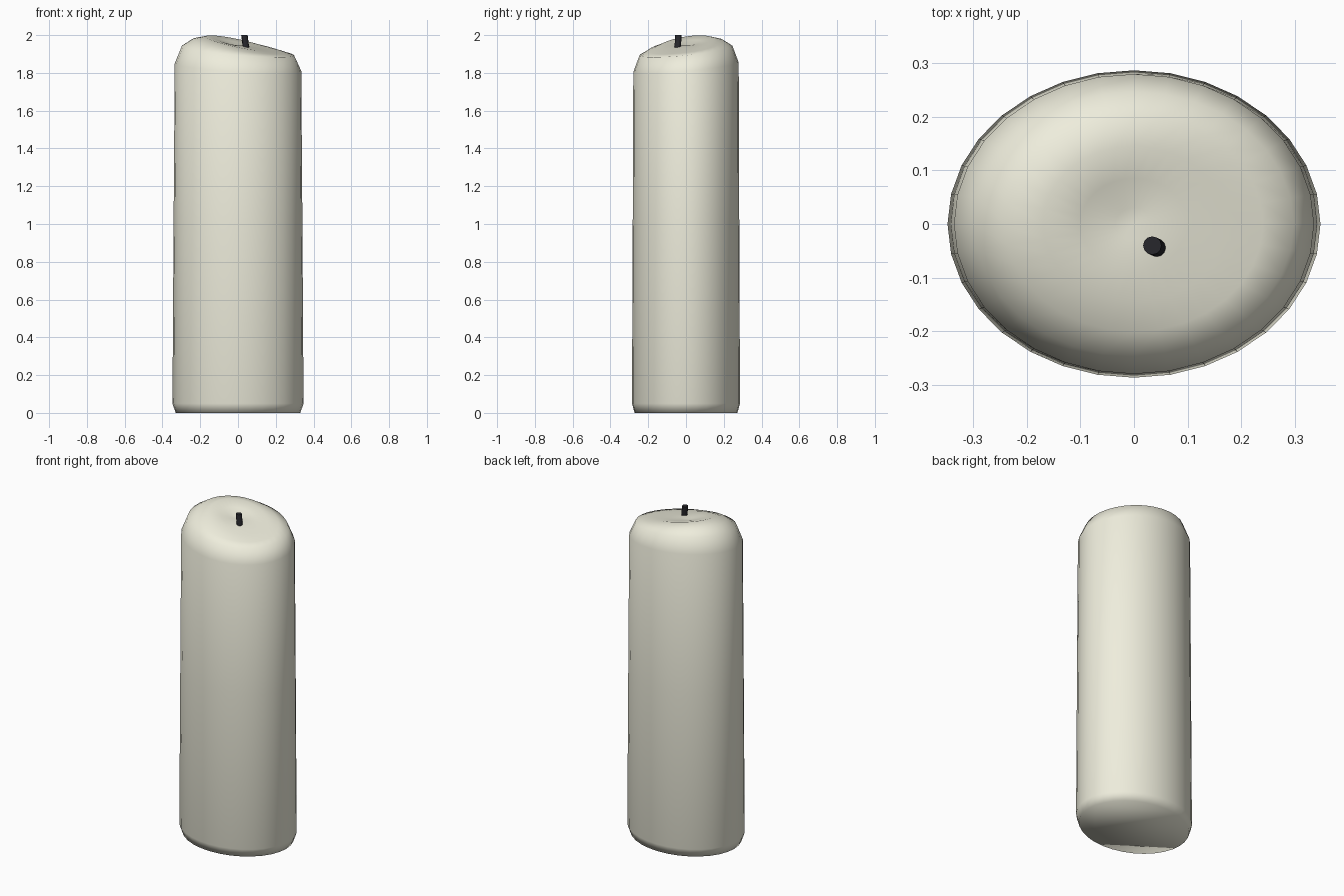
import bpy, bmesh, math
from mathutils import Vector

if "Cube" in bpy.data.objects:
    bpy.data.objects.remove(bpy.data.objects["Cube"])

SIDES = 32


def material(name, color):
    m = bpy.data.materials.new(name)
    m.diffuse_color = color
    m.use_nodes = True
    m.node_tree.nodes["Principled BSDF"].inputs["Base Color"].default_value = m.diffuse_color
    return m


def make_object(name, bm, mat):
    bmesh.ops.recalc_face_normals(bm, faces=bm.faces[:])
    for f in bm.faces:
        f.smooth = True
    me = bpy.data.meshes.new(name)
    bm.to_mesh(me)
    bm.free()
    me.materials.append(mat)
    ob = bpy.data.objects.new(name, me)
    bpy.context.collection.objects.link(ob)
    return ob


def bridge(bm, a, b):
    n = len(a)
    for i in range(n):
        bm.faces.new((a[i], a[(i + 1) % n], b[(i + 1) % n], b[i]))


# Candle body: oval rings as (x radius, y radius, height, x slope, y slope)
rings = [
    (0.33, 0.272, 0.0, 0, 0),
    (0.347, 0.286, 0.05, 0, 0),
    (0.341, 0.282, 1.0, 0, 0),
    (0.335, 0.279, 1.83, -0.06, 0.09),
    (0.297, 0.246, 1.918, -0.085, 0.10),
    (0.240, 0.200, 1.943, -0.15, 0.13),
    (0.170, 0.145, 1.957, -0.21, 0.15),
    (0.100, 0.085, 1.952, -0.20, 0.12),
    (0.035, 0.030, 1.947, -0.05, 0.03),
]
bm = bmesh.new()
loops = []
for rx, ry, z, sx, sy in rings:
    loop = []
    for i in range(SIDES):
        a = 2 * math.pi * i / SIDES
        x, y = rx * math.cos(a), ry * math.sin(a)
        loop.append(bm.verts.new((x, y, z + sx * x + sy * y)))
    loops.append(loop)
for lo, hi in zip(loops, loops[1:]):
    bridge(bm, lo, hi)
bm.faces.new(loops[0])
# Sunken middle of the melted top
centre = bm.verts.new((0, 0, 1.944))
for i in range(SIDES):
    bm.faces.new((loops[-1][i], loops[-1][(i + 1) % SIDES], centre))
make_object("candle_body", bm, material("wax", (0.86, 0.85, 0.72, 1)))

# Wick: short leaning cylinder
bm = bmesh.new()
ends = []
for c in (Vector((0.042, -0.044, 1.935)), Vector((0.034, -0.040, 2.0))):
    ends.append([bm.verts.new(c + Vector((0.017 * math.cos(i * math.pi / 6),
                                          0.017 * math.sin(i * math.pi / 6), 0)))
                 for i in range(12)])
bridge(bm, *ends)
for loop in ends:
    bm.faces.new(loop)
wick = make_object("wick", bm, material("charred_wick", (0.02, 0.02, 0.025, 1)))
bpy.context.view_layer.objects.active = wick
wick.select_set(True)
bpy.ops.object.shade_smooth_by_angle()
